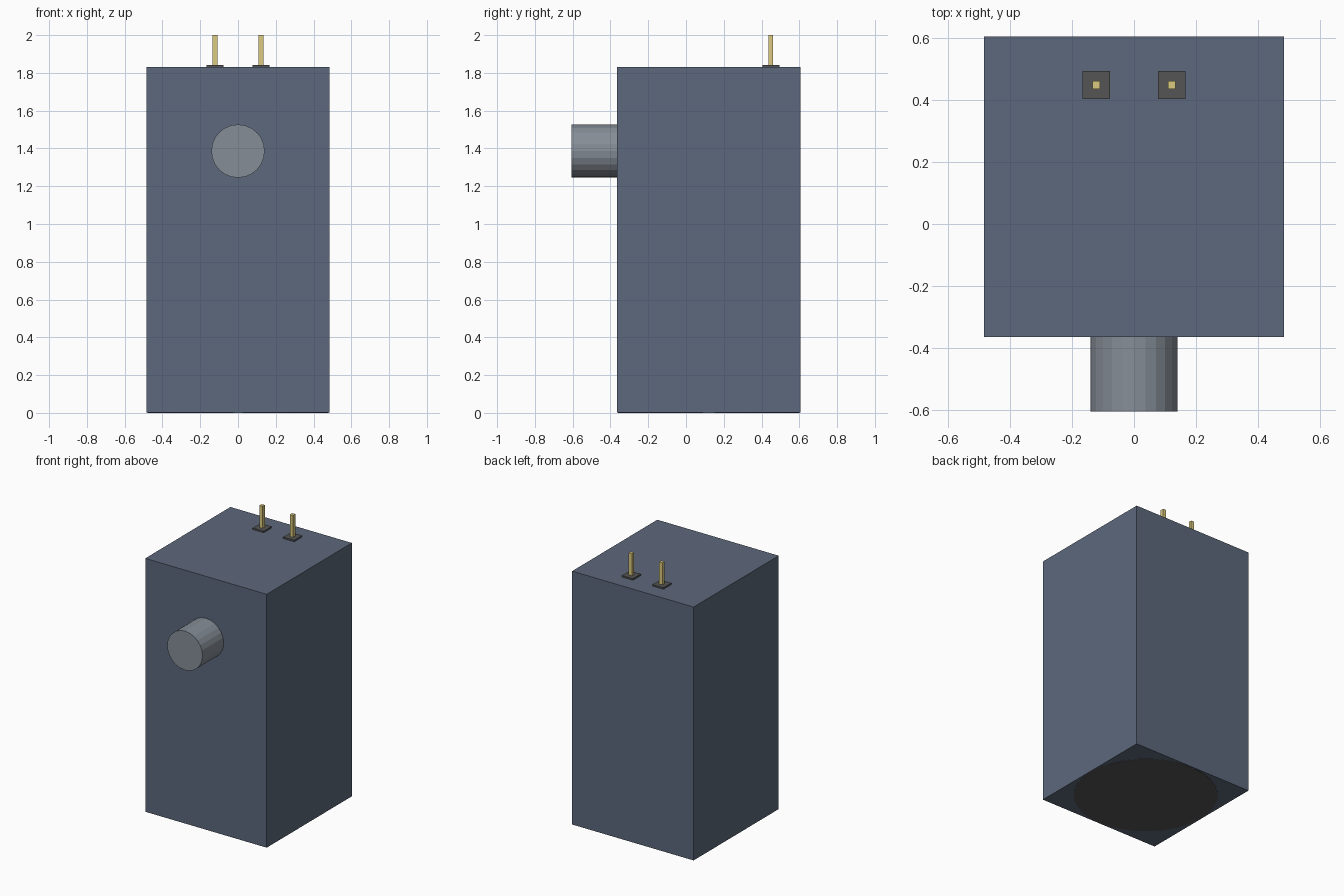
import bpy
import math

if "Cube" in bpy.data.objects:
    bpy.data.objects.remove(bpy.data.objects["Cube"])


def material(name, rgb):
    m = bpy.data.materials.new(name)
    m.diffuse_color = (*rgb, 1)
    m.use_nodes = True
    m.node_tree.nodes["Principled BSDF"].inputs["Base Color"].default_value = m.diffuse_color
    return m


def box(name, x, y, z, mat):
    """Box given as (min, max) pairs on each axis."""
    center = [(a + b) / 2 for a, b in (x, y, z)]
    bpy.ops.mesh.primitive_cube_add(size=1, location=center)
    ob = bpy.context.object
    ob.name = name
    ob.scale = [b - a for a, b in (x, y, z)]
    bpy.ops.object.transform_apply(location=False, rotation=False, scale=True)
    ob.data.materials.append(mat)
    return ob


def cylinder(name, radius, depth, location, rotation, sides, mat):
    bpy.ops.mesh.primitive_cylinder_add(vertices=sides, radius=radius, depth=depth,
                                        location=location, rotation=rotation)
    ob = bpy.context.object
    ob.name = name
    ob.data.materials.append(mat)
    return ob


blue = material("housing_blue", (0.11, 0.14, 0.20))
steel = material("steel", (0.24, 0.27, 0.31))
dark = material("dark_insulator", (0.09, 0.09, 0.09))
brass = material("brass", (0.72, 0.60, 0.21))

HALF, FRONT, BACK, TOP = 0.485, -0.365, 0.606, 1.83

# Housing block
box("housing", (-HALF, HALF), (FRONT, BACK), (0.001, TOP), blue)

# Round base plate set flush into the underside
cylinder("base_plate", 0.48, 0.02, (0, (FRONT + BACK) / 2, 0.01), (0, 0, 0), 32, dark)

# Shaft stub sticking out of the front
cylinder("shaft", 0.141, BACK + FRONT, (0, (FRONT - BACK) / 2, 1.386),
         (math.radians(90), 0, 0), 24, steel)

# Two terminals, each an insulating pad and a pin
for side, sx in (("left", -0.122), ("right", 0.122)):
    py = 0.449
    box(f"{side}_terminal_pad", (sx - 0.044, sx + 0.044), (py - 0.045, py + 0.045),
        (TOP, TOP + 0.011), dark)
    box(f"{side}_terminal_pin", (sx - 0.0125, sx + 0.0125), (py - 0.0125, py + 0.0125),
        (TOP, 2.0), brass)
